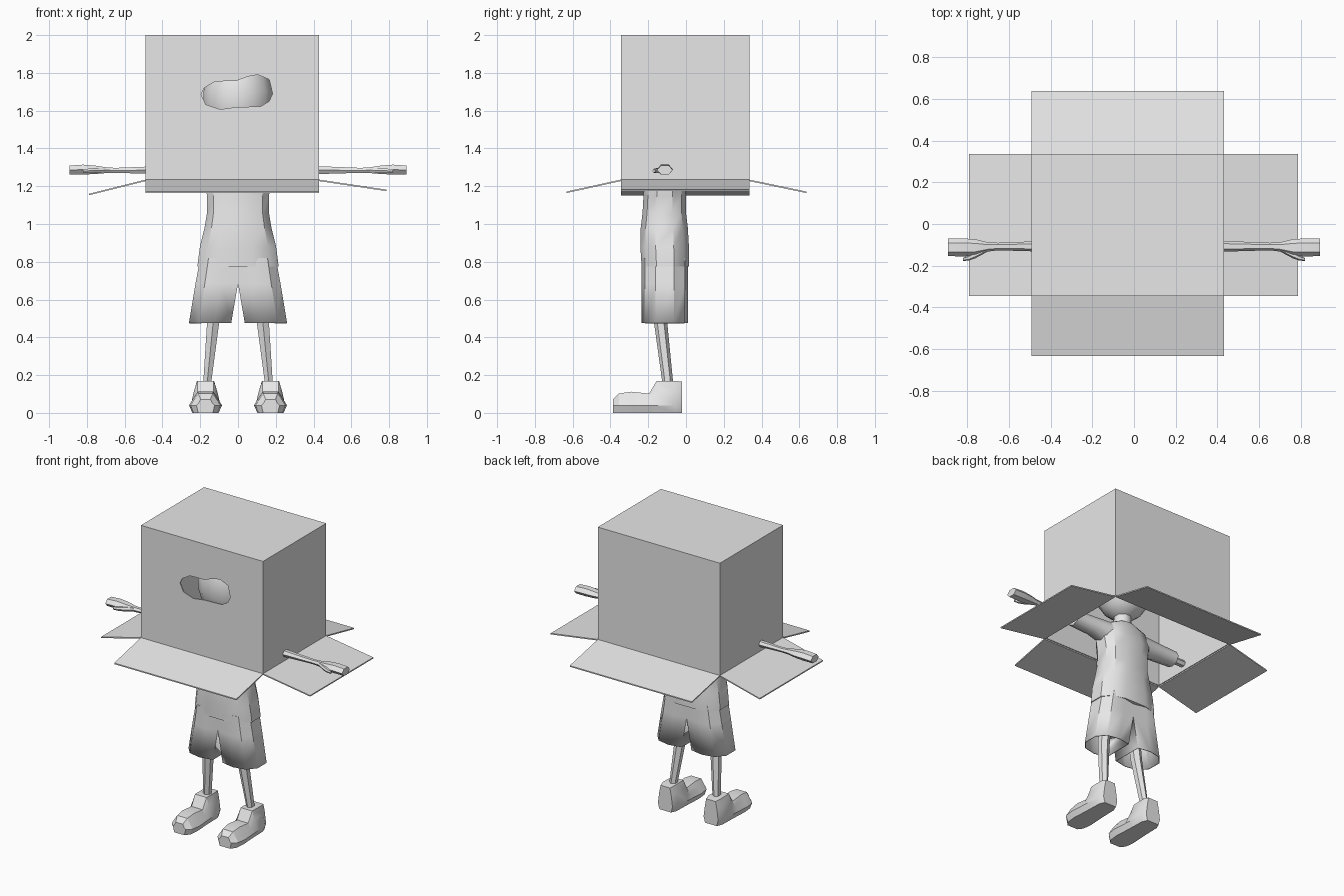
import bpy, bmesh, math
from mathutils import Vector

if "Cube" in bpy.data.objects:
    bpy.data.objects.remove(bpy.data.objects["Cube"])

grey = bpy.data.materials.new("light_grey")
grey.diffuse_color = (0.8, 0.8, 0.8, 1)
grey.use_nodes = True
grey.node_tree.nodes["Principled BSDF"].inputs["Base Color"].default_value = grey.diffuse_color


def finish(name, bm, smooth=None, mirror=False, thick=0):
    """Turn a bmesh into a named object with material, shading and modifiers."""
    bmesh.ops.recalc_face_normals(bm, faces=bm.faces[:])
    me = bpy.data.meshes.new(name)
    bm.to_mesh(me)
    bm.free()
    me.materials.append(grey)
    ob = bpy.data.objects.new(name, me)
    bpy.context.collection.objects.link(ob)
    if smooth:
        bpy.ops.object.select_all(action='DESELECT')
        ob.select_set(True)
        bpy.context.view_layer.objects.active = ob
        bpy.ops.object.shade_smooth_by_angle(angle=math.radians(smooth))
    if mirror:
        mod = ob.modifiers.new("Mirror", 'MIRROR')
        mod.use_clip = True
    if thick:
        mod = ob.modifiers.new("Solidify", 'SOLIDIFY')
        mod.thickness = thick
        mod.offset = -1
    return ob


def loft(rings, cap_start=True, cap_end=True):
    """Skin a list of equally sized point rings."""
    bm = bmesh.new()
    vs = [[bm.verts.new(p) for p in ring] for ring in rings]
    n = len(vs[0])
    for a, b in zip(vs, vs[1:]):
        for i in range(n):
            j = (i + 1) % n
            bm.faces.new((a[i], a[j], b[j], b[i]))
    if cap_start:
        bm.faces.new(vs[0])
    if cap_end:
        bm.faces.new(vs[-1])
    return bm


def ring_z(x, y, z, rx, ry, n, power=1.0):
    """Horizontal ring; power below 1 makes it boxier."""
    pts = []
    for i in range(n):
        a = 2 * math.pi * (i + 0.5) / n
        c, s = math.cos(a), math.sin(a)
        pts.append((x + rx * math.copysign(abs(c) ** power, c),
                    y + ry * math.copysign(abs(s) ** power, s), z))
    return pts


def ring_x(x, y, ry, z, rz, n=6):
    """Ring across the x axis."""
    return [(x, y + ry * math.cos(2 * math.pi * i / n),
             z + rz * math.sin(2 * math.pi * i / n)) for i in range(n)]


# Cardboard box: open below, with an irregular eye hole in the front
X0, X1, Y0, Y1, Z0, Z1 = -0.49, 0.43, -0.345, 0.335, 1.235, 2.0
bm = bmesh.new()
corner = {(x, y, z): bm.verts.new((x, y, z))
          for x in (X0, X1) for y in (Y0, Y1) for z in (Z0, Z1)}


def panel(*keys):
    bm.faces.new([corner[k] for k in keys])


panel((X0, Y0, Z1), (X1, Y0, Z1), (X1, Y1, Z1), (X0, Y1, Z1))
panel((X0, Y1, Z0), (X0, Y1, Z1), (X1, Y1, Z1), (X1, Y1, Z0))
for x in (X0, X1):
    panel((x, Y0, Z0), (x, Y1, Z0), (x, Y1, Z1), (x, Y0, Z1))
hole = [(-0.195, 1.685), (-0.18, 1.72), (-0.12, 1.755), (-0.01, 1.757),
        (0.05, 1.78), (0.105, 1.79), (0.165, 1.765), (0.183, 1.69),
        (0.165, 1.65), (0.12, 1.623), (-0.015, 1.618), (-0.095, 1.607),
        (-0.17, 1.632)]
loops = [[corner[k] for k in ((X0, Y0, Z0), (X1, Y0, Z0), (X1, Y0, Z1), (X0, Y0, Z1))],
         [bm.verts.new((x, Y0, z)) for x, z in hole]]
edges = []
for lp in loops:
    for a, b in zip(lp, lp[1:] + lp[:1]):
        edges.append(bm.edges.get((a, b)) or bm.edges.new((a, b)))
bmesh.ops.triangle_fill(bm, edges=edges, use_beauty=True, normal=Vector((0, -1, 0)))
finish("cardboard_box", bm, thick=0.008)

# Four flaps folded outwards from the lower rim
flaps = {
    "front_flap": [(X0, Y0, Z0), (X1, Y0, Z0), (X1, -0.632, 1.172), (X0, -0.632, 1.172)],
    "back_flap": [(X0, Y1, Z0), (X1, Y1, Z0), (X1, 0.637, 1.172), (X0, 0.637, 1.172)],
    "left_flap": [(X0, Y0, Z0), (X0, Y1, Z0), (-0.79, Y1, 1.16), (-0.79, Y0, 1.16)],
    "right_flap": [(X1, Y0, Z0), (X1, Y1, Z0), (0.785, Y1, 1.182), (0.785, Y0, 1.182)],
}
for name, pts in flaps.items():
    top = [Vector(p) for p in pts]
    finish(name, loft([top, [p - Vector((0, 0, 0.008)) for p in top]]))

# Head and neck inside the box
bm = bmesh.new()
bmesh.ops.create_uvsphere(bm, u_segments=14, v_segments=9, radius=1)
for v in bm.verts:
    v.co = (v.co.x * 0.19, v.co.y * 0.18 - 0.11, v.co.z * 0.24 + 1.66)
finish("head", bm, smooth=40)
finish("neck", loft([ring_z(0, -0.11, 1.3, 0.06, 0.06, 8),
                     ring_z(0, -0.11, 1.48, 0.055, 0.055, 8)]), smooth=50)

# Shirt body: flared hem, narrow chest, sloping shoulders
profile = [(0.775, 0.22, -0.110, 0.130), (0.80, 0.218, -0.110, 0.130),
           (0.88, 0.207, -0.113, 0.132), (0.98, 0.182, -0.115, 0.128),
           (1.06, 0.168, -0.115, 0.118), (1.15, 0.168, -0.113, 0.115),
           (1.24, 0.185, -0.112, 0.110), (1.33, 0.16, -0.110, 0.09),
           (1.37, 0.075, -0.110, 0.07)]
finish("shirt", loft([ring_z(0, y, z, rx, ry, 12, 0.75) for z, rx, y, ry in profile]),
       smooth=35)

# Sleeves, arms with mitten hands, thumbs
finish("sleeves", loft([ring_x(0.12, -0.11, 0.08, 1.275, 0.075, 8),
                        ring_x(0.25, -0.108, 0.062, 1.285, 0.058, 8),
                        ring_x(0.40, -0.107, 0.058, 1.285, 0.05, 8)]),
       smooth=50, mirror=True)
arm = [(0.30, -0.107, 0.030, 1.285, 0.026), (0.45, -0.107, 0.025, 1.285, 0.023),
       (0.65, -0.108, 0.018, 1.284, 0.015), (0.70, -0.110, 0.022, 1.285, 0.018),
       (0.76, -0.113, 0.040, 1.287, 0.026), (0.82, -0.112, 0.043, 1.288, 0.030),
       (0.892, -0.112, 0.042, 1.286, 0.027)]
finish("arms_and_hands", loft([ring_x(*r) for r in arm]), smooth=30, mirror=True)
thumb = [(0.70, -0.118, 0.014, 1.285, 0.014), (0.76, -0.148, 0.016, 1.283, 0.015),
         (0.79, -0.162, 0.013, 1.282, 0.013), (0.82, -0.170, 0.007, 1.281, 0.009)]
finish("thumbs", loft([ring_x(*r) for r in thumb]), smooth=30, mirror=True)

# Shorts: one open leg, mirrored and joined on the centre line above the crotch
section = [(0, -0.86), (0.4, -1), (0.78, -0.86), (1, -0.4),
           (1, 0.4), (0.78, 0.86), (0.4, 1), (0, 0.86)]
rings = [[(xi + (xo - xi) * u, -0.112 + 0.123 * v, z) for u, v in section]
         for z, xi, xo in ((0.475, 0.036, 0.26), (0.685, 0, 0.225), (0.82, 0, 0.2))]
bm = loft(rings, cap_start=False, cap_end=True)
inner = [f for f in bm.faces if all(abs(v.co.x) < 1e-5 for v in f.verts)]
bmesh.ops.delete(bm, geom=inner, context='FACES')
finish("shorts", bm, smooth=25, mirror=True, thick=0.006)

# Bare legs
finish("legs", loft([ring_z(0.164, -0.097, 0.12, 0.024, 0.028, 6),
                     ring_z(0.161, -0.099, 0.18, 0.025, 0.029, 6),
                     ring_z(0.132, -0.134, 0.475, 0.037, 0.035, 6),
                     ring_z(0.108, -0.145, 0.72, 0.042, 0.04, 6)]),
       smooth=30, mirror=True)

# Shoes: cross-sections from heel to toe (y, half width, top half width, height)
shoe = [(-0.022, 0.055, 0.035, 0.165), (-0.06, 0.075, 0.045, 0.17),
        (-0.155, 0.078, 0.043, 0.17), (-0.195, 0.080, 0.042, 0.102),
        (-0.29, 0.087, 0.042, 0.112), (-0.355, 0.078, 0.038, 0.103),
        (-0.386, 0.048, 0.026, 0.072)]
rings = []
for y, w, t, h in shoe:
    right = [(0.80 * w, 0), (w, 0.04), (0.5 * (w + t), 0.7 * h), (t, h)]
    outline = right + [(-x, z) for x, z in reversed(right)]
    rings.append([(0.172 + x, y, z) for x, z in outline])
finish("shoes", loft(rings), smooth=28, mirror=True)
